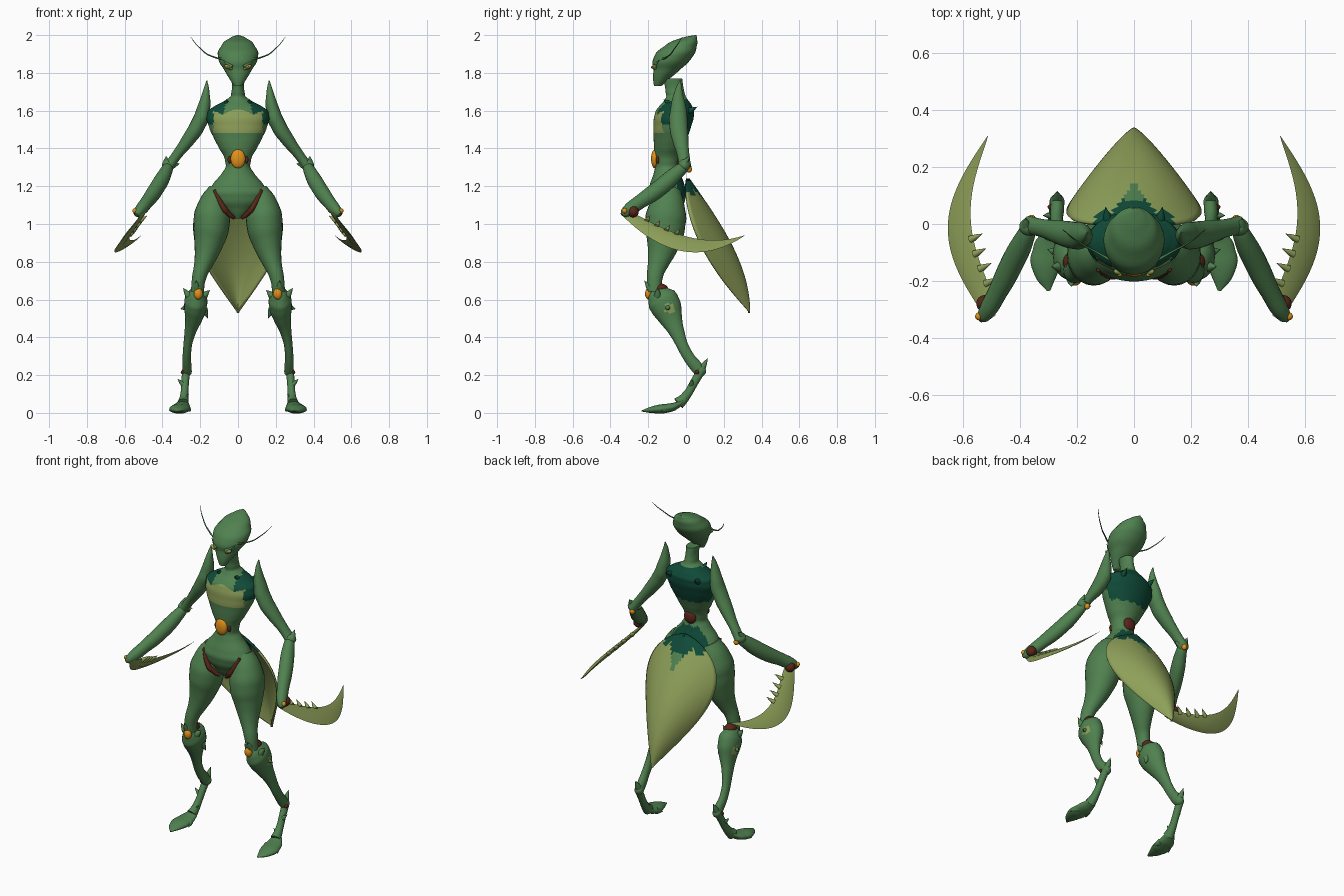
import bpy
import bmesh
from math import pi, sin, cos, tau, sqrt
from mathutils import Vector, Matrix, Euler

cube = bpy.data.objects.get("Cube")
if cube:
    bpy.data.objects.remove(cube)

GREEN, PALE, TEAL, AMBER, BROWN = range(5)
materials = []


def add_material(label, *rgb):
    material = bpy.data.materials.new(label)
    material.use_nodes = True
    material.diffuse_color = (*rgb, 1)
    shader = material.node_tree.nodes["Principled BSDF"]
    shader.inputs["Base Color"].default_value = (*rgb, 1)
    materials.append(material)


add_material("leaf green", .08, .22, .08)
add_material("pale green", .27, .35, .1)
add_material("deep teal", .005, .07, .04)
add_material("amber", .75, .28, .01)
add_material("dark brown", .1, .02, .01)


def finish(name, bm, colour, pair):
    """Make a smooth object; colour is an index or a rule on face centres."""
    bmesh.ops.recalc_face_normals(bm, faces=bm.faces)
    for face in bm.faces:
        face.smooth = True
        face.material_index = colour(face.calc_center_median()) if callable(colour) else colour
    mesh = bpy.data.meshes.new(name)
    bm.to_mesh(mesh)
    bm.free()
    mesh.set_sharp_from_angle(angle=.8)
    for material in materials:
        mesh.materials.append(material)
    part = bpy.data.objects.new(name, mesh)
    bpy.context.collection.objects.link(part)
    if pair:
        part.modifiers.new("both sides", "MIRROR")
    return part


def skin(name, rings, colour, pair, closed=True):
    """Join rows of points with faces; closed rows make a capped tube."""
    bm = bmesh.new()
    rings = [[bm.verts.new(point) for point in ring] for ring in rings]
    for ring, following in zip(rings, rings[1:]):
        for k in range(0 if closed else 1, len(ring)):
            bm.faces.new((ring[k - 1], ring[k], following[k], following[k - 1]))
    if closed:
        bm.faces.new(rings[0])
        bm.faces.new(rings[-1])
    return finish(name, bm, colour, pair)


def smooth_path(rows, steps):
    """Catmull-Rom resampling of rows of any length."""
    rows = [Vector(row) for row in rows]
    rows = [rows[0] * 2 - rows[1], *rows, rows[-1] * 2 - rows[-2]]
    path = []
    for before, start, end, after in zip(rows, rows[1:], rows[2:], rows[3:]):
        leave, arrive = (end - before) / 2, (after - start) / 2
        for i in range(steps):
            t = i / steps
            low = start + leave * t
            high = end - arrive * (1 - t)
            blend = t * t * (3 - t - t)
            path.append(low.lerp(high, blend) if steps > 1 else start)
    return path + [rows[-2]]


def loft(name, rows, colour=GREEN, depth=1.0, pair=True, level=False, sides=20, steps=5):
    """Elliptical tube through (x, y, z, half width); depth is a ratio or a rule."""
    path = smooth_path(rows, steps)
    rings = []
    for i, (x, y, z, width) in enumerate(path):
        width = max(width, .001)
        behind, ahead = path[max(i - 1, 0)], path[min(i + 1, len(path) - 1)]
        along = Vector((0, 0, 1)) if level else (ahead - behind).xyz.normalized()
        across = Vector((1, 0, 0))
        across = (across - along * across.dot(along)).normalized()
        outward = along.cross(across) * (depth(width) if callable(depth) else width * depth)
        turns = [tau * k / sides for k in range(sides)]
        rings.append([Vector((x, y, z)) + across * width * cos(a) + outward * sin(a) for a in turns])
    return skin(name, rings, colour, pair)


def thorn(name, base, reach, radius=.02, colour=GREEN):
    base, reach = Vector(base), Vector(reach)
    rows = [(*base, radius), (*(base + reach / 2), radius * .6), (*(base + reach), 0)]
    return loft(name, rows, colour, sides=10)


def ball(name, place, size, colour, pair=True, tilt=0):
    bm = bmesh.new()
    bmesh.ops.create_uvsphere(bm, u_segments=18, v_segments=12, radius=1)
    bm.transform(Matrix.LocRotScale(Vector(place), Euler((0, tilt, 0)), Vector(size)))
    return finish(name, bm, colour, pair)


def zigzag(x, size, period):
    return size * abs((x / period) % 1 - .5) * 2


# Torso: neck, chest, waist and pelvis as one skin with colour zones
def torso_colour(c):
    jag = zigzag(c.x, .02, .05)
    if c.y < -.1 and abs(c.x) < .13 and 1.48 < c.z < 1.58 + zigzag(c.x, .03, .16):
        return PALE
    shoulder = c.z > 1.53 and abs(c.x) > .07
    if 1.44 + jag < c.z < 1.66 and (c.y > -.06 or shoulder):
        return TEAL
    if 1.12 < c.z - jag < 1.27 and c.y > -.05:
        return TEAL
    return GREEN


def spine(z):
    return max(-.1, -.05 - abs(z - 1.65) / 6)


outline = [(1.77, .035), (1.7, .035), (1.66, .06), (1.62, .13), (1.58, .163), (1.52, .155), (1.46, .13),
           (1.4, .1), (1.33, .068), (1.27, .085), (1.2, .14), (1.14, .15), (1.08, .09), (1.03, .02)]
loft("torso", [(0, spine(z), z, width) for z, width in outline], torso_colour,
     depth=lambda width: .035 + width * .42, pair=False, level=True, sides=64, steps=8)
ball("waist_gem", (0, -.165, 1.345), (.04, .02, .05), AMBER, pair=False)
ball("waist_joint", (0, -.04, 1.33), (.04, .02, .04), BROWN, pair=False)
ball("waist_studs", (.045, -.15, 1.34), (.01, .01, .02), BROWN)

# Head: swept back crest narrowing to a pointed chin
profile = [(.05, 2, .005), (.01, 1.98, .05), (-.03, 1.94, .09), (-.07, 1.88, .105),
           (-.1, 1.82, .075), (-.13, 1.77, .046), (-.15, 1.73, .02)]
loft("head", [(0, *row) for row in profile], depth=.96, pair=False, level=True, sides=32)
ball("eyes", (.05, -.167, 1.83), (.024, .012, .01), PALE, tilt=-.5)
ball("pupils", (.05, -.175, 1.83), (.01, .01, .006), AMBER, tilt=-.5)
thorn("brows", (.03, -.17, 1.83), (.055, .03, .04), .012)
loft("antennae", [(.06, -.14, 1.875, .006), (.13, -.1, 1.885, .004), (.2, -.06, 1.93, .003),
                  (.25, -.02, 1.99, .001)], sides=8)


# Abdomen: arched leaf-shaped shell behind the hips
def abdomen_colour(c):
    if abs(c.x) < (c.z - 1.04) * .36:
        return GREEN if c.z < 1.16 else TEAL
    return TEAL if c.z > 1.14 + zigzag(c.x, .04, .08) else PALE


def abdomen_row(t):
    half_width = .003 + .235 * sin(pi * t ** .68)
    ridge, edge = .02 + .32 * sin(t * pi / 2), .34 * t * t
    across = [k / 16 - 1 for k in range(33)]
    return [(half_width * u, ridge + (edge - ridge) * u * u, 1.24 - .71 * t) for u in across]


shell = skin("abdomen", [abdomen_row(i / 40) for i in range(41)], abdomen_colour, pair=False, closed=False)
shell.modifiers.new("thickness", "SOLIDIFY").thickness = .012

# Arms: a tall shoulder thorn runs down into the upper arm
loft("upper_arms", [(.165, -.03, 1.76, .002), (.17, -.04, 1.69, .02), (.185, -.04, 1.6, .036),
                    (.21, -.04, 1.53, .04), (.26, -.03, 1.45, .036), (.32, -.015, 1.37, .027),
                    (.37, -.005, 1.3, .028)], depth=1.2)
ball("elbows", (.37, -.01, 1.31), (.034, .032, .032), GREEN)
ball("elbow_gems", (.36, .016, 1.29), (.016, .016, .018), AMBER)
thorn("elbow_back_thorns", (.38, -.01, 1.32), (0, .03, .04))
thorn("elbow_inner_thorns", (.35, -.01, 1.31), (-.04, 0, .01))
loft("forearms", [(.365, 0, 1.31, .022), (.385, -.05, 1.27, .034), (.43, -.14, 1.19, .04),
                  (.48, -.24, 1.12, .034), (.52, -.31, 1.07, .028), (.54, -.34, 1.05, .008)], depth=1.1)
ball("wrist_joints", (.525, -.28, 1.065), (.03, .03, .03), BROWN)
ball("wrist_gems", (.545, -.325, 1.07), (.014, .014, .014), AMBER)


# Scythe blades: curved outer edge, with the inner edge offset inward and up
def blade_edges(t):
    outer = Vector((.515 + .14 * sin(pi * t), .65 * t - .34, .85 + .55 * (t - .6) ** 2))
    width = .002 + .23 * (1 - t) * sqrt(t)
    return outer, outer + Vector((-width, 0, width))


def blade_ring(t):
    outer, inner = blade_edges(t)
    middle, bulge = (outer + inner) / 2, Vector((1, 0, 1)) * (outer - inner).length / 15
    return [outer, middle + bulge, inner, middle - bulge]


skin("scythe_blades", [blade_ring(i / 36) for i in range(37)], PALE, pair=True)
for i in range(4):
    outer, inner = blade_edges(.2 + i * .08)
    thorn("blade_teeth", inner.lerp(outer, .1), (-.04, .02, .03), .014, PALE)

# Plates and joints around the torso
thorn("back_spikes", (.09, 0, 1.59), (.01, .06, .03), .022, TEAL)
thorn("collar_spikes", (.06, -.08, 1.63), (0, -.04, .03), .02, TEAL)
loft("groin_joints", [(.125, -.16, 1.18, .008), (.085, -.18, 1.1, .014), (.055, -.17, 1.06, .014),
                      (.02, -.15, 1.03, .008)], BROWN, sides=10)


# Legs
def shin_colour(c):
    return PALE if .53 < c.z < .58 and c.x > .26 and -.11 < c.y < -.06 else GREEN


loft("thighs", [(.1, -.09, 1.18, .055), (.13, -.1, 1.09, .085), (.14, -.11, 1, .095), (.155, -.12, .9, .078),
                (.18, -.145, .8, .052), (.205, -.165, .72, .038), (.215, -.165, .64, .034)],
     depth=1.12, sides=24)
ball("knee_joints", (.215, -.135, .655), (.035, .04, .03), BROWN)
ball("knee_gems", (.21, -.197, .63), (.024, .02, .03), AMBER)
loft("shins", [(.215, -.16, .66, .02), (.22, -.14, .62, .05), (.225, -.11, .57, .06), (.235, -.08, .5, .046),
               (.255, -.045, .42, .029), (.27, 0, .32, .022), (.27, .05, .25, .024), (.27, .08, .21, .02)],
     shin_colour, depth=1.35, sides=24)
ball("ankles", (.27, .075, .22), (.026, .032, .028), GREEN)
ball("ankle_joints", (.28, .06, .215), (.024, .014, .014), BROWN)
loft("lower_legs", [(.275, .08, .225, .022), (.28, .04, .155, .02), (.285, 0, .09, .022), (.29, -.04, .05, .03)],
     depth=1.1)
loft("feet", [(.29, -.02, .06, .025), (.295, -.05, .04, .04), (.305, -.1, .025, .052), (.31, -.165, .018, .045),
              (.3, -.235, .01, .006)], depth=.45)

# Thorns along the legs
thorn("heel_spurs", (.27, .085, .235), (0, .03, .055))
thorn("knee_outer_thorns", (.26, -.15, .62), (.03, 0, .04))
thorn("knee_inner_thorns", (.18, -.15, .62), (-.03, 0, .03))
thorn("knee_front_thorns", (.22, -.19, .66), (0, -.03, .04))
thorn("calf_outer_thorns", (.265, -.1, .56), (.04, .01, -.01))
thorn("calf_inner_thorns", (.18, -.1, .55), (-.02, .01, -.05))
thorn("shank_thorns", (.29, .03, .15), (.03, 0, .03), .014)
thorn("instep_thorns", (.29, -.02, .07), (-.03, 0, .03), .014)
thorn("outer_toes", (.33, -.09, .025), (.035, -.04, -.015))
thorn("inner_toes", (.27, -.09, .025), (-.02, -.04, -.015))
